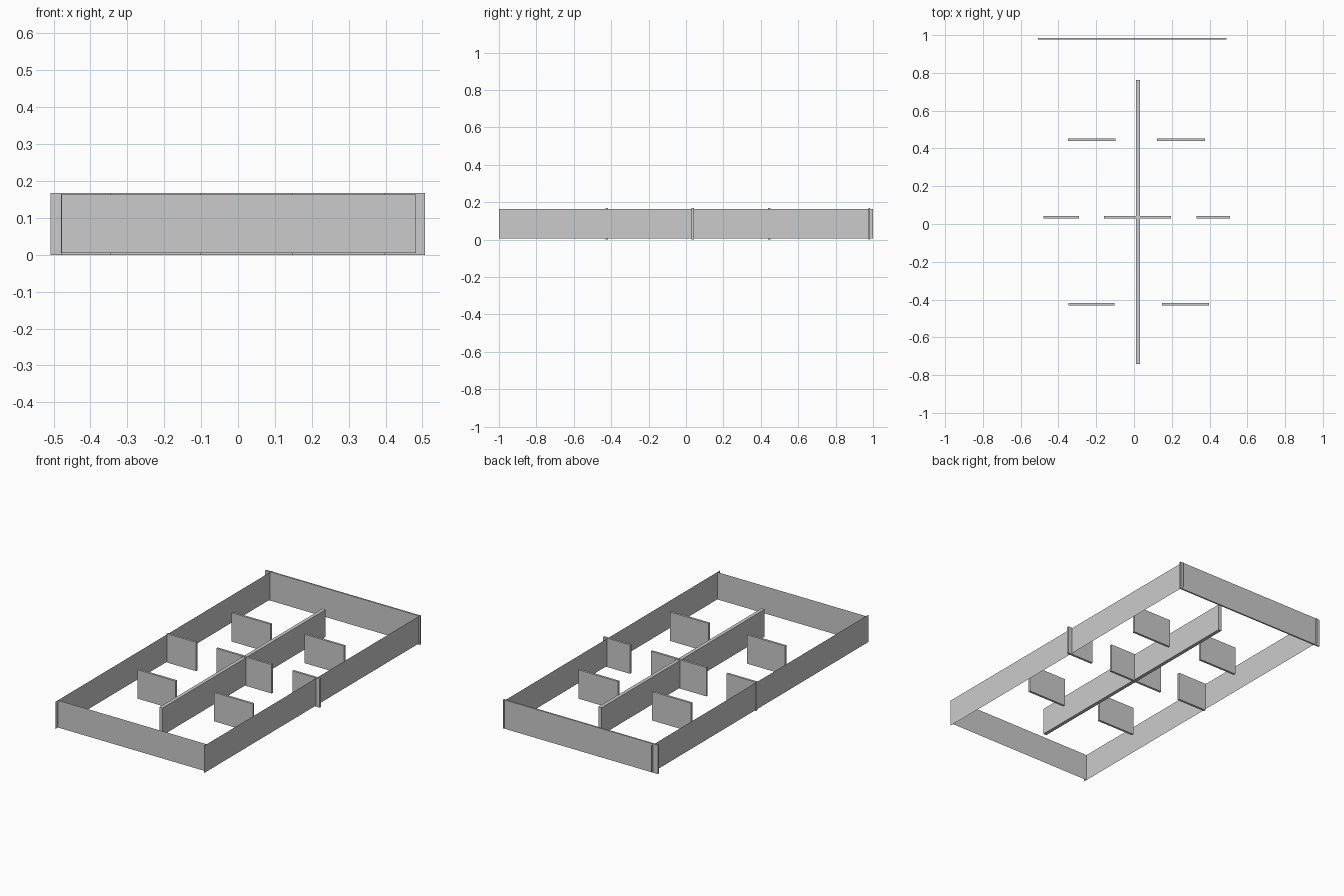
import bpy

if "Cube" in bpy.data.objects:
    bpy.data.objects.remove(bpy.data.objects["Cube"])

LOW, HIGH = 0.005, 0.164   # long panels
FULL = 0.168               # cross panels


def box(name, x0, x1, y0, y1, z0=0.0, z1=FULL):
    bpy.ops.mesh.primitive_cube_add(size=1, location=((x0 + x1) / 2, (y0 + y1) / 2, (z0 + z1) / 2))
    ob = bpy.context.object
    ob.name = name
    ob.scale = (x1 - x0, y1 - y0, z1 - z0)
    bpy.ops.object.transform_apply(location=False, rotation=False, scale=True)


def sheet(name, a, b):
    # upright paper-thin wall between two plan points
    me = bpy.data.meshes.new(name)
    me.from_pydata([(*a, LOW), (*b, LOW), (*b, HIGH), (*a, HIGH)], [], [(0, 1, 2, 3)])
    bpy.context.collection.objects.link(bpy.data.objects.new(name, me))


# outer walls
L, R = -0.478, 0.482
sheet("left_wall", (L, 1), (L, -1))
sheet("right_wall", (R, -1), (R, 1))
sheet("front_wall", (L, -0.977), (R, -0.977))
box("back_wall", -0.508, 0.491, 0.976, 0.985)

# long central divider
box("central_divider", 0.01, 0.031, -0.74, 0.763, LOW, HIGH)

# rows of cross panels: y centre, x spans
rows = {
    "rear": (0.446, [(-0.35, -0.098), (0.121, 0.376)]),
    "middle": (0.035, [(-0.48, -0.29), (-0.16, 0.197), (0.332, 0.507)]),
    "front": (-0.424, [(-0.346, -0.102), (0.147, 0.397)]),
}
for row, (y, spans) in rows.items():
    for i, (x0, x1) in enumerate(spans):
        box(f"{row}_panel_{i + 1}", x0, x1, y - 0.0065, y + 0.0065)
